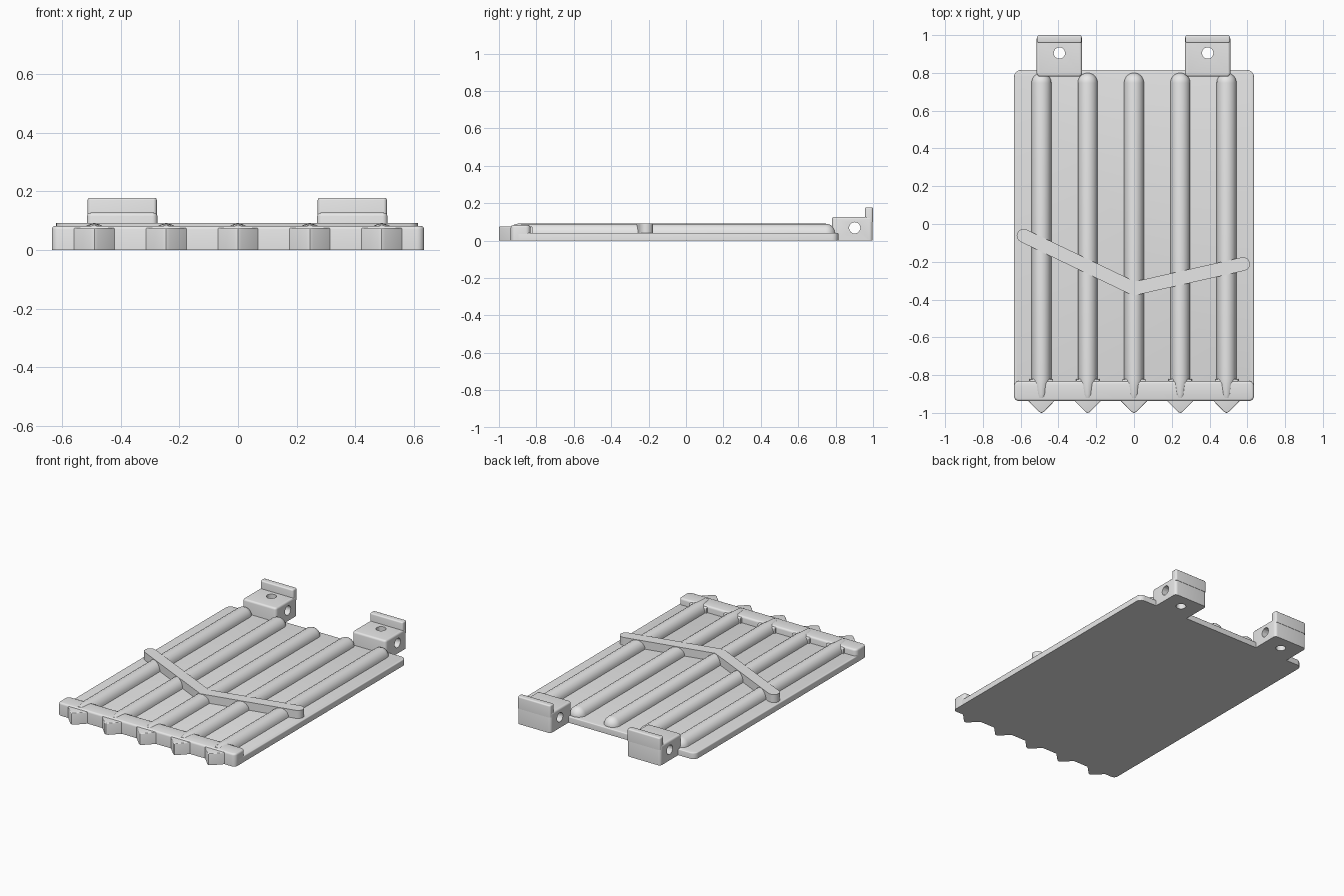
import bpy, bmesh, math
from mathutils import Matrix, Vector

cube = bpy.data.objects.get("Cube")
if cube:
    bpy.data.objects.remove(cube, do_unlink=True)

grey = bpy.data.materials.new("light_grey")
grey.use_nodes = True
COLOUR = (0.8, 0.8, 0.8, 1.0)
grey.diffuse_color = COLOUR
next(n for n in grey.node_tree.nodes
     if n.type == 'BSDF_PRINCIPLED').inputs["Base Color"].default_value = COLOUR


def finish(name, bm):
    bmesh.ops.recalc_face_normals(bm, faces=bm.faces)
    mesh = bpy.data.meshes.new(name)
    bm.to_mesh(mesh)
    bm.free()
    mesh.materials.append(grey)
    obj = bpy.data.objects.new(name, mesh)
    bpy.context.collection.objects.link(obj)
    return obj


def select(obj):
    bpy.ops.object.select_all(action='DESELECT')
    obj.select_set(True)
    bpy.context.view_layer.objects.active = obj


def smooth(obj):
    select(obj)
    bpy.ops.object.shade_smooth_by_angle(angle=math.radians(35))


def prism(name, outline, z0, z1, corner=0.0, edge=0.0):
    """Extrude an outline upward, rounding its upright corners and top rim."""
    bm = bmesh.new()
    base = bm.faces.new([bm.verts.new((x, y, z0)) for x, y in outline])
    top = bmesh.ops.extrude_face_region(bm, geom=[base])["geom"]
    bmesh.ops.translate(bm, vec=(0, 0, z1 - z0),
                        verts=[v for v in top if isinstance(v, bmesh.types.BMVert)])
    if corner:
        upright = [e for e in bm.edges
                   if abs(e.verts[0].co.z - e.verts[1].co.z) > 0.001]
        bmesh.ops.bevel(bm, geom=upright, offset=corner, segments=5,
                        profile=0.5, affect='EDGES')
    if edge:
        rim = [e for e in bm.edges if all(abs(v.co.z - z1) < 1e-5 for v in e.verts)]
        bmesh.ops.bevel(bm, geom=rim, offset=edge, segments=3,
                        profile=0.5, affect='EDGES')
    obj = finish(name, bm)
    smooth(obj)
    return obj


def box(name, x0, x1, y0, y1, z0, z1, corner=0.0, edge=0.0):
    return prism(name, [(x0, y0), (x1, y0), (x1, y1), (x0, y1)], z0, z1, corner, edge)


def rib(name, x):
    """Half-round bar with a domed back end and a narrowing front end."""
    r, base, arc = 0.053, 0.037, 10
    stations = [(-0.932, 0.018, 0.030), (-0.92, 0.028, 0.048),
                (-0.90, 0.034, 0.053), (-0.82, r, r)]
    for i in range(8):
        a = math.radians(i * 12)
        stations.append((0.747 + r * math.sin(a), r * math.cos(a), r * math.cos(a)))
    bm = bmesh.new()
    rings = []
    for y, w, h in stations:
        angles = [math.pi * k / arc for k in range(arc + 1)]
        rings.append([bm.verts.new((x + w * math.cos(a), y, base + h * math.sin(a)))
                      for a in angles])
    for a, b in zip(rings, rings[1:]):
        for k in range(arc + 1):
            n = (k + 1) % (arc + 1)
            bm.faces.new((a[k], a[n], b[n], b[k]))
    bm.faces.new(rings[0])
    bm.faces.new(rings[-1])
    smooth(finish(name, bm))


def drill(obj, centre, axis):
    """Cut a round hole right through the object."""
    bm = bmesh.new()
    turn = Matrix.Rotation(math.pi / 2, 4, 'Y') if axis == 'X' else Matrix()
    bmesh.ops.create_cone(bm, cap_ends=True, segments=24, radius1=0.03, radius2=0.03,
                          depth=0.5, matrix=Matrix.Translation(centre) @ turn)
    cutter = finish("hole_cutter", bm)
    cutter.hide_render = True
    mod = obj.modifiers.new("hole", 'BOOLEAN')
    mod.operation, mod.solver, mod.object = 'DIFFERENCE', 'EXACT', cutter
    select(obj)
    bpy.ops.object.modifier_apply(modifier=mod.name)
    bpy.data.objects.remove(cutter, do_unlink=True)


# Base panel and front cross bar
box("base_panel", -0.635, 0.635, -0.93, 0.815, 0, 0.04, 0.035, 0.006)
box("front_bar", -0.635, 0.635, -0.937, -0.832, 0, 0.082, 0.025, 0.012)

# Ribs, each with a collar behind the bar and a pointed tooth in front
for i in range(5):
    x = (i - 2) * 0.245
    rib(f"rib_{i + 1}", x)
    box(f"collar_{i + 1}", x - 0.062, x + 0.062, -0.86, -0.82, 0.02, 0.075, 0, 0.008)
    prism(f"tooth_{i + 1}", [(x - 0.07, -0.925), (x - 0.07, -0.936), (x - 0.012, -0.995),
                             (x, -1.0), (x + 0.012, -0.995), (x + 0.07, -0.936),
                             (x + 0.07, -0.925)], 0, 0.075, 0, 0.005)

# Bent strap with rounded ends, laid over the ribs
half = 0.036
start, bend, end = Vector((-0.585, -0.062)), Vector((0, -0.342)), Vector((0.578, -0.212))
d1, d2 = (bend - start).normalized(), (end - bend).normalized()
n1, n2 = Vector((-d1.y, d1.x)), Vector((-d2.y, d2.x))
mitre = (n1 + n2).normalized()
mitre *= half / mitre.dot(n1)
outline = [bend - mitre]
for k in range(9):
    a = math.pi * k / 8
    outline.append(end + half * (d2 * math.sin(a) - n2 * math.cos(a)))
outline.append(bend + mitre)
for k in range(9):
    a = math.pi * k / 8
    outline.append(start + half * (n1 * math.cos(a) - d1 * math.sin(a)))
prism("bent_strap", outline, 0.03, 0.092)

# Hinge blocks with crossed holes and an upright lip at the back
for side, x in (("right", -0.395), ("left", 0.39)):
    block = box(f"{side}_hinge_block", x - 0.12, x + 0.12, 0.78, 0.998, 0, 0.127, 0.018, 0.012)
    drill(block, (x, 0.905, 0.06), 'Z')
    drill(block, (x, 0.902, 0.068), 'X')
    smooth(block)
    box(f"{side}_hinge_lip", x - 0.118, x + 0.118, 0.957, 1.0, 0.1, 0.178, 0.012, 0.008)
